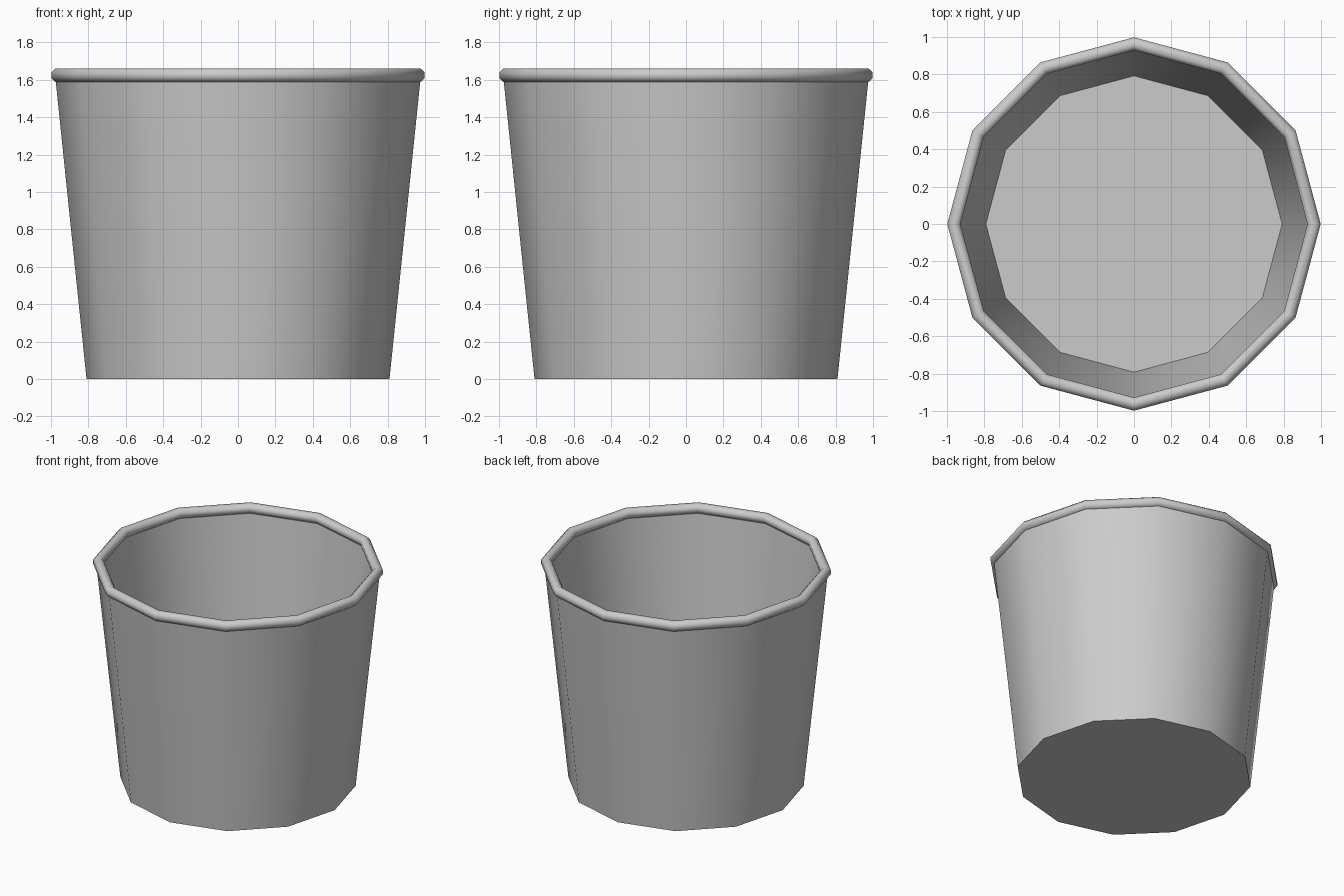
import bpy, bmesh, math

if "Cube" in bpy.data.objects:
    bpy.data.objects.remove(bpy.data.objects["Cube"])

SIDES = 12


def lathe(name, profile, closed=False):
    """Revolve (radius, z) points around z; open profiles get capped ends."""
    bm = bmesh.new()
    rings = []
    for r, z in profile:
        rings.append([bm.verts.new((r * math.cos(2 * math.pi * i / SIDES),
                                    r * math.sin(2 * math.pi * i / SIDES), z))
                      for i in range(SIDES)])
    pairs = list(zip(rings, rings[1:]))
    if closed:
        pairs.append((rings[-1], rings[0]))
    for a, b in pairs:
        for i in range(SIDES):
            j = (i + 1) % SIDES
            bm.faces.new((a[i], a[j], b[j], b[i]))
    if not closed:
        bm.faces.new(rings[0])
        bm.faces.new(rings[-1])
    bmesh.ops.recalc_face_normals(bm, faces=bm.faces)
    mesh = bpy.data.meshes.new(name)
    bm.to_mesh(mesh)
    bm.free()
    ob = bpy.data.objects.new(name, mesh)
    bpy.context.collection.objects.link(ob)
    bpy.ops.object.select_all(action='DESELECT')
    ob.select_set(True)
    bpy.context.view_layer.objects.active = ob
    bpy.ops.object.shade_smooth_by_angle(angle=math.radians(50))
    return ob


# Tapered bucket with thin wall and floor
lathe("bucket_body", [(0.81, 0), (0.978, 1.625), (0.957, 1.625), (0.792, 0.02)])

# Rolled rim with an octagonal section
rim = [(0.963 + 0.038 * math.cos(math.radians(22.5 + 45 * k)),
        1.624 + 0.038 * math.sin(math.radians(22.5 + 45 * k))) for k in range(8)]
lathe("rolled_rim", rim, closed=True)
